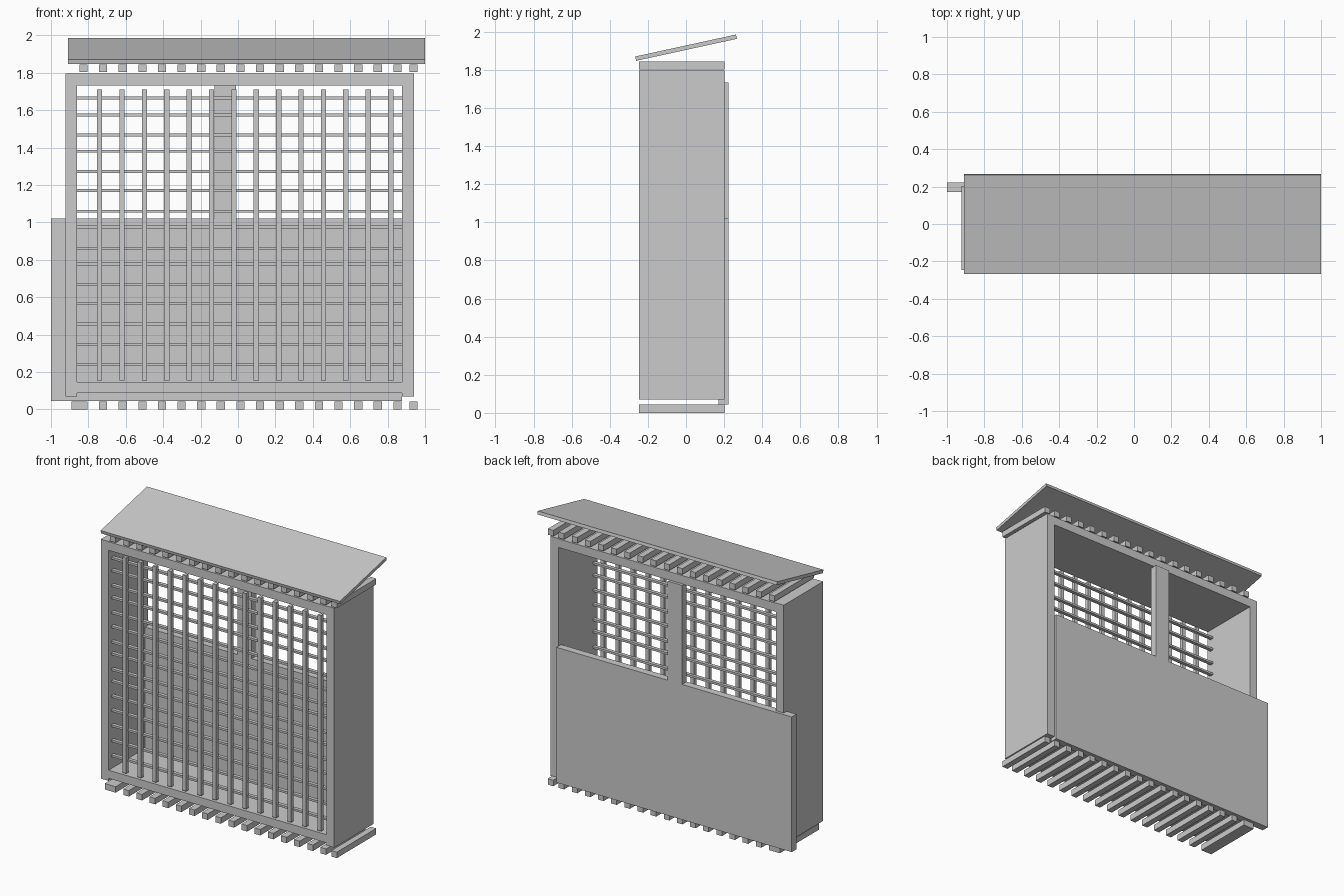
import bpy, math

if "Cube" in bpy.data.objects:
    bpy.data.objects.remove(bpy.data.objects["Cube"])


def box(name, x, y, z, rot_x=0.0):
    """Box from (min, max) ranges on each axis."""
    c = [(r[0] + r[1]) / 2 for r in (x, y, z)]
    bpy.ops.mesh.primitive_cube_add(size=1, location=c, rotation=(rot_x, 0, 0))
    o = bpy.context.object
    o.name = name
    o.scale = [r[1] - r[0] for r in (x, y, z)]
    return o


def mid(c, w):
    return (c - w / 2, c + w / 2)


Y = (-0.246, 0.203)          # cabinet depth
IN = (-0.86, 0.877)          # inside width

# Cabinet frame
box("left_side", (-0.922, IN[0]), Y, (0.07, 1.797))
box("right_side", (IN[1], 0.94), Y, (0.07, 1.797))
box("top_board", IN, Y, (1.733, 1.795))
box("bottom_board", IN, Y, (0.088, 0.147))

# Back panel and centre post
box("back_panel", (-1.0, IN[1]), (0.17, 0.223), (0.045, 1.02))
box("back_post", (-0.125, -0.01), (0.17, 0.223), (1.02, 1.735))

# Slats under the cabinet and on top of it
xs = [-0.826 + i * 0.1049 for i in range(17)] + [0.939]
for i, x in enumerate(xs):
    box(f"top_slat_{i}", mid(x, 0.044), Y, (1.803, 1.845))
for i, x in enumerate([-0.869] + xs):
    box(f"bottom_slat_{i}", mid(x, 0.044), Y, (0.0, 0.043))

# Front lattice
for i in range(14):
    box(f"lattice_upright_{i}", mid(-0.74 + i * 0.1197, 0.028), (-0.238, -0.21), (0.155, 1.71))
rails = [1.665, 1.575, 1.467, 1.38, 1.272, 1.17, 1.06, 0.975,
         0.862, 0.777, 0.668, 0.567, 0.457, 0.348, 0.24]
for i, z in enumerate(rails):
    box(f"lattice_rail_{i}", IN, (-0.216, -0.19), mid(z, 0.015))

# Sloping roof
box("roof", (-0.91, 1.0), mid(0, 0.541), mid(1.917, 0.023), math.radians(12.3))
